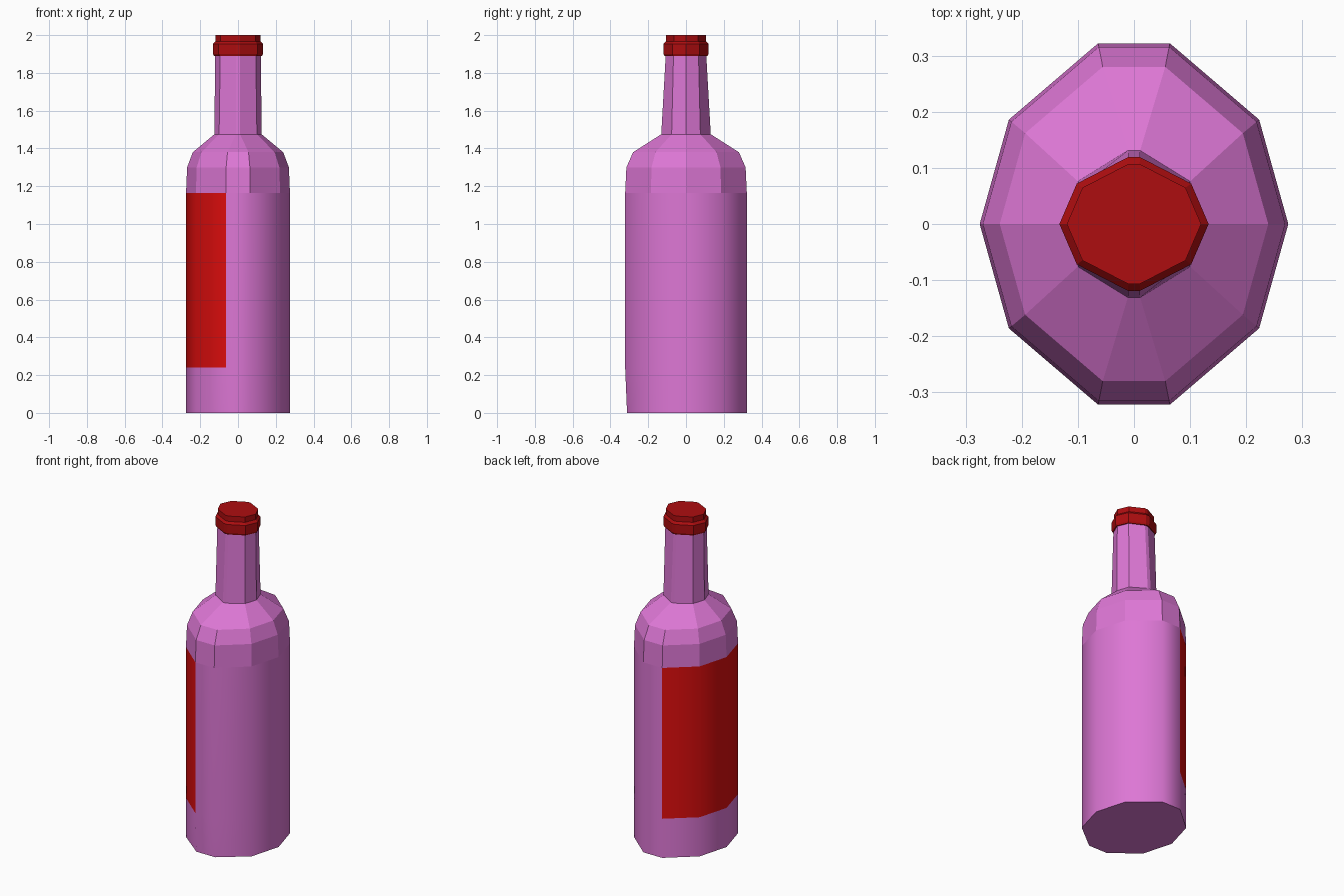
import bpy

if "Cube" in bpy.data.objects:
    bpy.data.objects.remove(bpy.data.objects["Cube"])


def material(name, rgb):
    m = bpy.data.materials.new(name)
    m.diffuse_color = (*rgb, 1)
    m.use_nodes = True
    m.node_tree.nodes["Principled BSDF"].inputs["Base Color"].default_value = m.diffuse_color
    return m


glass = material("pink glass", (0.723, 0.184, 0.665))
label = material("label red", (0.723, 0.004, 0.004))
cap_red = material("cap dark red", (0.42, 0.004, 0.005))


def ring(z, a, b, c):
    """Ten-sided section from (x, y) points: end corner, diagonal corner, side."""
    quarter = [(c, 0), b, a]
    half = quarter + [(-x, y) for x, y in reversed(quarter)]
    pts = half + [(-x, -y) for x, y in half[1:-1]]
    return [(x, y, z) for x, y in pts]


def body_ring(z, s=1.0):
    return ring(z, (0.064 * s, 0.322 * s), (0.223 * s, 0.186 * s), 0.275 * s)


def loft(name, rings, mats):
    n = 10
    verts = [v for r in rings for v in r]
    faces = [tuple(reversed(range(n)))]
    for k in range(len(rings) - 1):
        for i in range(n):
            j = (i + 1) % n
            faces.append((k * n + i, k * n + j, (k + 1) * n + j, (k + 1) * n + i))
    faces.append(tuple(range((len(rings) - 1) * n, len(rings) * n)))
    me = bpy.data.meshes.new(name)
    me.from_pydata(verts, [], faces)
    me.update()
    for m in mats:
        me.materials.append(m)
    ob = bpy.data.objects.new(name, me)
    bpy.context.collection.objects.link(ob)
    return ob


# Bottle: straight body, faceted shoulder, tapering neck
foot = [(x, max(y, -0.312), z) for x, y, z in body_ring(0)]
bottle = loft("bottle", [
    foot, body_ring(0.24), body_ring(1.165), body_ring(1.30, 0.98),
    body_ring(1.38, 0.87),
    ring(1.475, (0.011, 0.131), (0.1, 0.076), 0.125),
    ring(1.90, (0.01, 0.107), (0.094, 0.066), 0.121)], [glass, label])

# Smooth body sides, label on the left-hand faces
for p in bottle.data.polygons:
    c = p.center
    side = abs(p.normal.z) < 0.1 and c.z < 1.165
    p.use_smooth = side
    if side and 0.24 < c.z and c.x < -0.05:
        p.material_index = 1
# Keep the foot and shoulder edges crisp
for e in bottle.data.edges:
    za, zb = (bottle.data.vertices[i].co.z for i in e.vertices)
    if abs(za - zb) < 1e-5 and (za < 0.01 or za > 1.1):
        e.use_edge_sharp = True


# Cap: wide lip with a narrower top
def cap_ring(z, s):
    return ring(z, (0.011 * s, 0.119 * s), (0.102 * s, 0.072 * s), 0.133 * s)


loft("cap", [cap_ring(1.89, 0.96), cap_ring(1.90, 1), cap_ring(1.953, 1),
             cap_ring(1.967, 0.9), cap_ring(2.0, 0.9)], [cap_red])
